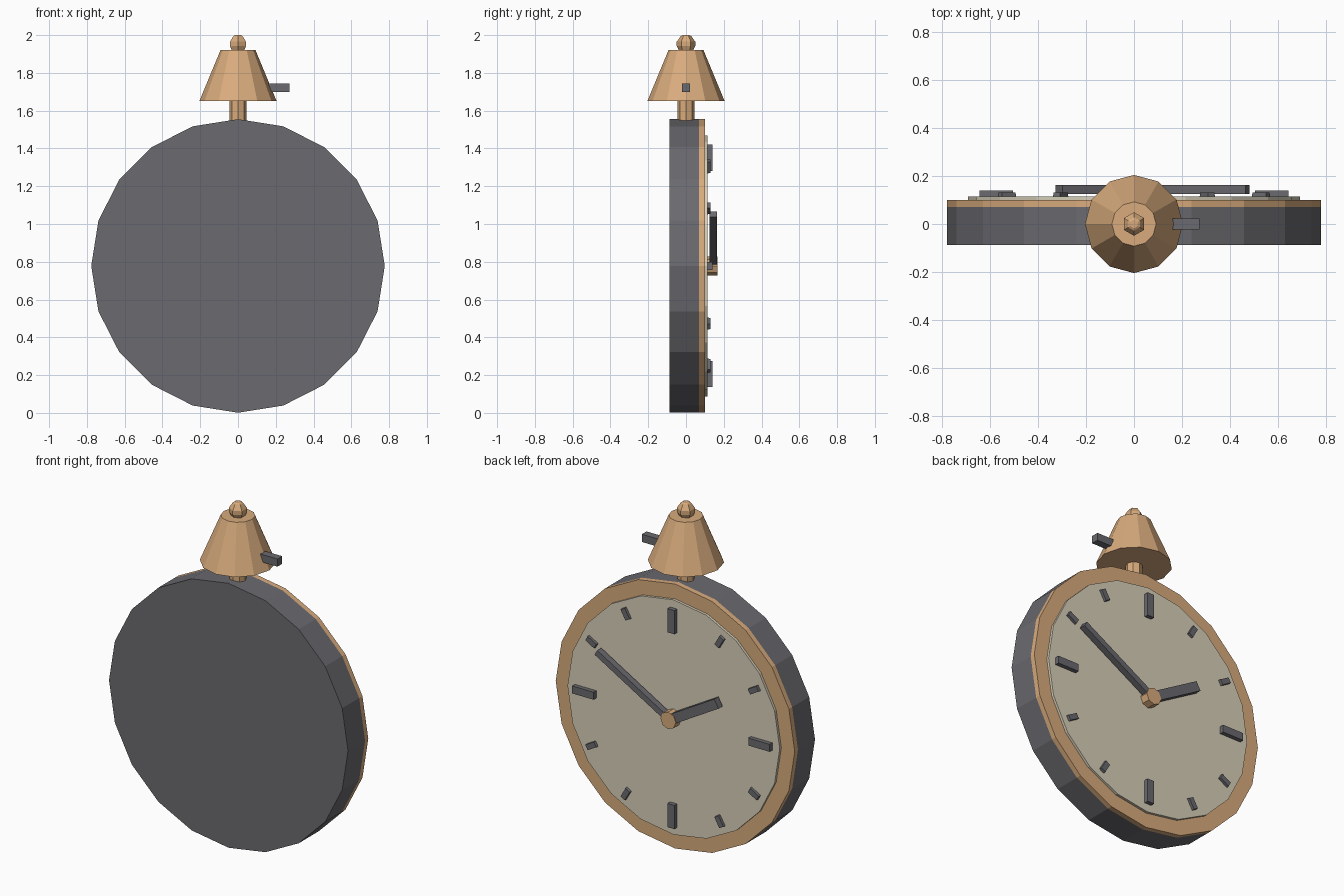
import bpy
import bmesh
import math
from mathutils import Matrix, Vector

if "Cube" in bpy.data.objects:
    bpy.data.objects.remove(bpy.data.objects["Cube"])


def material(name, rgb):
    m = bpy.data.materials.new(name)
    m.diffuse_color = (*rgb, 1)
    m.use_nodes = True
    m.node_tree.nodes["Principled BSDF"].inputs["Base Color"].default_value = m.diffuse_color
    return m


brass = material("brass", (0.69, 0.41, 0.205))
grey = material("dark_grey", (0.145, 0.145, 0.16))
cream = material("cream", (0.69, 0.63, 0.49))

CZ = 0.778                      # height of the clock centre
RADIUS = 0.777


def finish(bm, name, mat, matrix=Matrix()):
    bmesh.ops.recalc_face_normals(bm, faces=bm.faces)
    mesh = bpy.data.meshes.new(name)
    bm.transform(matrix)
    bm.to_mesh(mesh)
    bm.free()
    mesh.materials.append(mat)
    obj = bpy.data.objects.new(name, mesh)
    bpy.context.collection.objects.link(obj)
    return obj


def lathe(name, mat, profile, sides, matrix=Matrix()):
    """Stack of (radius, height) rings around z, closed at both ends."""
    bm = bmesh.new()
    rings = []
    for r, h in profile:
        rings.append([bm.verts.new((r * math.sin(math.tau * i / sides),
                                    r * math.cos(math.tau * i / sides), h))
                      for i in range(sides)])
    for a, b in zip(rings, rings[1:]):
        for i in range(sides):
            j = (i + 1) % sides
            bm.faces.new((a[i], a[j], b[j], b[i]))
    bm.faces.new(rings[0])
    bm.faces.new(rings[-1])
    return finish(bm, name, mat, matrix)


def disc(name, mat, radius, y0, y1, sides):
    """Disc lying in the dial plane, one corner pointing up."""
    to_dial = Matrix.Translation((0, 0, CZ)) @ Matrix.Rotation(math.radians(-90), 4, 'X')
    return lathe(name, mat, [(radius, y0), (radius, y1)], sides, to_dial)


def box(name, mat, low, high, taper=1.0, matrix=Matrix()):
    """Box between two corners; taper narrows the +y face."""
    low, high = Vector(low), Vector(high)
    mid, size = (low + high) / 2, high - low
    bm = bmesh.new()
    bmesh.ops.create_cube(bm, size=1)
    for v in bm.verts:
        k = taper if v.co.y > 0 else 1
        v.co = mid + Vector((v.co.x * size.x * k, v.co.y * size.y, v.co.z * size.z * k))
    return finish(bm, name, mat, matrix)


def at_hour(hour):
    """Dial placement: the dial faces +y, so hours run towards -x."""
    return Matrix.Translation((0, 0, CZ)) @ Matrix.Rotation(-math.tau * hour / 12, 4, 'Y')


# Round body, rim and dial plate
disc("body", grey, RADIUS, -0.088, 0.07, 20)
disc("rim", brass, RADIUS, 0.07, 0.10, 20)
disc("dial", cream, 0.69, 0.095, 0.115, 20)

# Hour marks, larger at the quarters
for hour in range(12):
    if hour % 3 == 0:
        box("quarter_mark", grey, (-0.022, 0.11, 0.503), (0.022, 0.14, 0.642),
            1.0, at_hour(hour))
    else:
        box("hour_mark", grey, (-0.017, 0.11, 0.575), (0.017, 0.13, 0.645),
            0.92, at_hour(hour))

# Hands and hub
box("hour_hand", grey, (-0.028, 0.125, 0.0), (0.028, 0.163, 0.36), 1.0, at_hour(2))
box("minute_hand", grey, (-0.017, 0.125, 0.0), (0.017, 0.163, 0.545), 1.0, at_hour(10))
disc("hub", brass, 0.05, 0.11, 0.166, 8)

# Bell on its stem, with a knob on top
lathe("stem", brass, [(0.046, 1.54), (0.046, 1.66)], 8)
lathe("bell", brass, [(0.204, 1.652), (0.092, 1.922)], 12)
lathe("knob", brass, [(0.038, 1.92), (0.049, 1.942), (0.049, 1.965),
                      (0.028, 1.995), (0.018, 2.0)], 6)

# Striker at the side of the bell
box("striker", grey, (0.15, -0.022, 1.70), (0.272, 0.022, 1.745))
